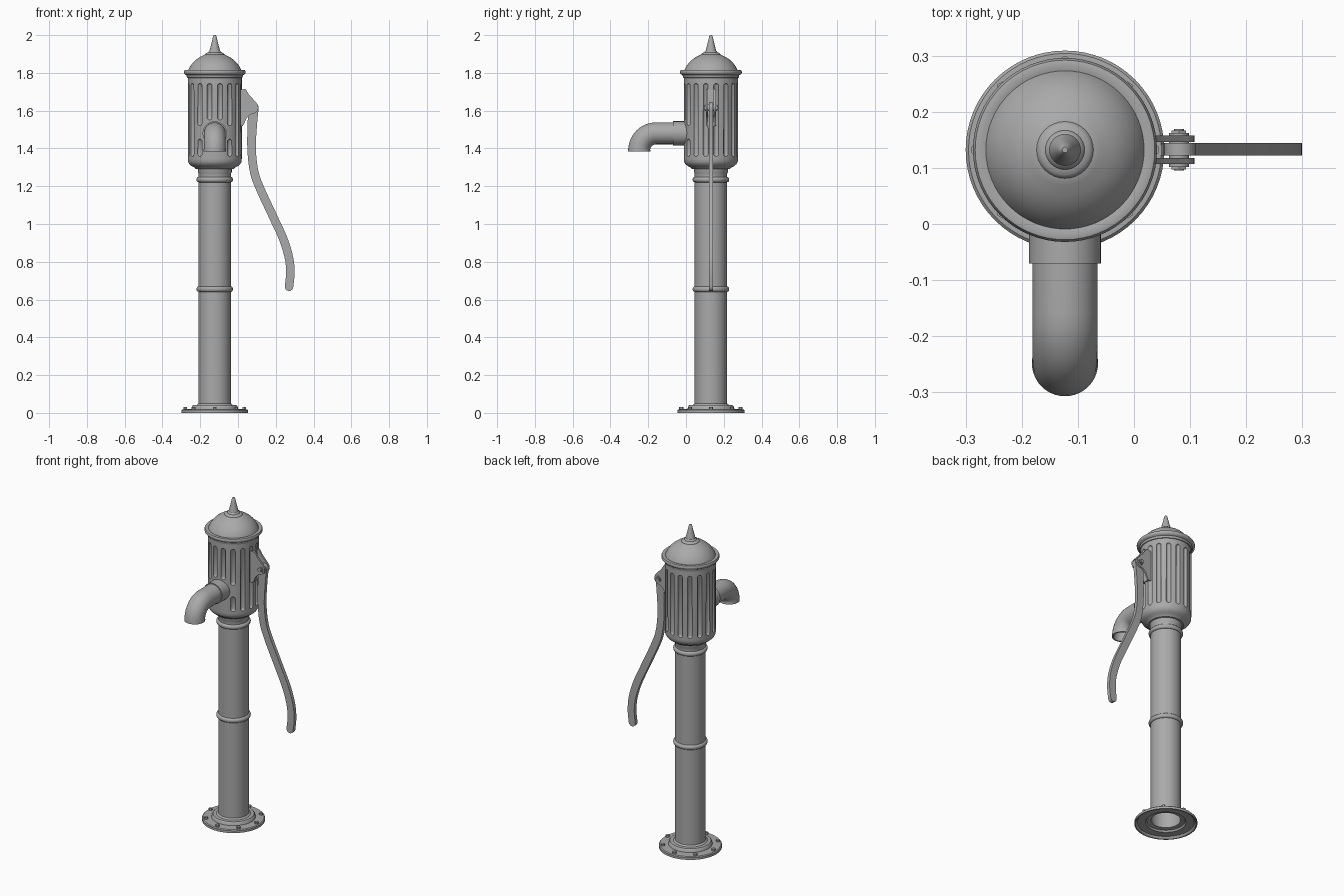
import bpy, bmesh, math
from mathutils import Vector, Matrix

if "Cube" in bpy.data.objects:
    bpy.data.objects.remove(bpy.data.objects["Cube"])

CX, CY = -0.123, 0.132          # pump axis
AXIS = Vector((CX, CY, 0))
IRON = bpy.data.materials.new("dark_cast_iron")
IRON.diffuse_color = (0.4, 0.4, 0.4, 1)
IRON.use_nodes = True
IRON.node_tree.nodes["Principled BSDF"].inputs["Base Color"].default_value = IRON.diffuse_color


def finish(name, bm, angle=35):
    bmesh.ops.remove_doubles(bm, verts=bm.verts, dist=1e-5)
    bmesh.ops.recalc_face_normals(bm, faces=bm.faces)
    me = bpy.data.meshes.new(name)
    bm.to_mesh(me)
    bm.free()
    me.materials.append(IRON)
    ob = bpy.data.objects.new(name, me)
    bpy.context.collection.objects.link(ob)
    smooth(ob, angle)
    return ob


def smooth(ob, angle=35):
    bpy.ops.object.select_all(action='DESELECT')
    ob.select_set(True)
    bpy.context.view_layer.objects.active = ob
    bpy.ops.object.shade_smooth_by_angle(angle=math.radians(angle))


def skin(bm, rings, close=False):
    pairs = list(zip(rings, rings[1:]))
    if close:
        pairs.append((rings[-1], rings[0]))
    for a, b in pairs:
        n = len(a)
        for i in range(n):
            bm.faces.new((a[i], a[(i + 1) % n], b[(i + 1) % n], b[i]))


def lathe(name, profile, n=64, close=False, caps=False):
    bm = bmesh.new()
    rings = [[bm.verts.new((CX + r * math.cos(2 * math.pi * i / n),
                            CY + r * math.sin(2 * math.pi * i / n), z))
              for i in range(n)] for r, z in profile]
    skin(bm, rings, close)
    if caps:
        bm.faces.new(rings[0])
        bm.faces.new(rings[-1])
    return finish(name, bm)


def bulge(z, r=0.086, out=0.011, h=0.014):
    return [(r + out * math.sin(math.pi * i / 8), z - h * math.cos(math.pi * i / 8))
            for i in range(9)]


def plate(name, outline, y, thick):
    bm = bmesh.new()
    front = [bm.verts.new((x, y - thick / 2, z)) for x, z in outline]
    back = [bm.verts.new((x, y + thick / 2, z)) for x, z in outline]
    skin(bm, [front, back])
    bm.faces.new(front)
    bm.faces.new(back)
    return finish(name, bm)


def rod(bm, radius, depth, matrix, n=24):
    bmesh.ops.create_cone(bm, cap_ends=True, segments=n, radius1=radius,
                          radius2=radius, depth=depth, matrix=matrix)


# base flange, hollow underneath
lathe("base_flange", [(0.177, 0), (0.177, 0.014), (0.172, 0.019), (0.124, 0.021),
                      (0.121, 0.034), (0.115, 0.041), (0.096, 0.042), (0.086, 0.05),
                      (0.083, 0.05), (0.083, 0.025), (0.108, 0.022), (0.114, 0.012),
                      (0.16, 0.012), (0.17, 0)], close=True)

# eight flange bolts
bm = bmesh.new()
for k in range(8):
    a = k * math.pi / 4
    p = AXIS + Vector((0.157 * math.cos(a), 0.157 * math.sin(a), 0.022))
    rod(bm, 0.011, 0.018, Matrix.Translation(p), 6)
finish("base_bolts", bm)

# column with two raised rings
lathe("column", [(0.086, 0.03)] + bulge(0.655) + bulge(1.235) +
      [(0.086, 1.268), (0.09, 1.275), (0.09, 1.30)])

# barrel, with rounded slots cut all round (those at the front stop at the spout)
barrel = lathe("barrel", [(0.088, 1.29), (0.1, 1.29), (0.106, 1.298), (0.122, 1.306),
                          (0.135, 1.317), (0.142, 1.33), (0.143, 1.345),
                          (0.143, 1.775), (0.143, 1.79)], n=80, caps=True)
bm = bmesh.new()
for k in range(16):
    a = math.radians(11.25 + 22.5 * k)
    spans = [(1.372, 1.73)]
    if k in (11, 12):
        spans = [(1.565, 1.73)]
    elif k in (10, 13):
        spans = [(1.372, 1.435), (1.535, 1.73)]
    for low, high in spans:
        p = AXIS + Vector((0.145 * math.cos(a), 0.145 * math.sin(a), low))
        made = bmesh.ops.create_uvsphere(bm, u_segments=12, v_segments=8, radius=0.0145,
                                         matrix=Matrix.Translation(p))
        for v in made["verts"]:
            if v.co.z > low + 1e-4:
                v.co.z += high - low
cutter = finish("slot_cutter", bm)
cutter.hide_render = True
mod = barrel.modifiers.new("slots", 'BOOLEAN')
mod.operation = 'DIFFERENCE'
mod.solver = 'EXACT'
mod.object = cutter
bpy.context.view_layer.objects.active = barrel
bpy.ops.object.modifier_apply(modifier="slots")
bpy.data.objects.remove(cutter)
smooth(barrel, 40)

# domed lid with rim
lathe("lid", [(0.138, 1.772), (0.147, 1.775), (0.15, 1.788), (0.158, 1.792), (0.163, 1.798),
              (0.164, 1.806), (0.16, 1.814), (0.152, 1.816), (0.141, 1.813), (0.138, 1.82),
              (0.131, 1.834), (0.118, 1.852), (0.102, 1.868), (0.082, 1.882),
              (0.062, 1.892), (0.05, 1.898)], caps=True)

# spike on a small collar
lathe("finial", [(0.053, 1.89), (0.05, 1.9), (0.044, 1.906), (0.035, 1.908),
                 (0.033, 1.913), (0.028, 1.917), (0.022, 1.94), (0.015, 1.968),
                 (0.009, 1.994), (0.005, 2.0)], n=32, caps=True)

# spout: a tube bent downwards, with an inner wall
R, SY, SZ = 0.09, -0.158, 1.39


def bend(deg, r):
    t = math.radians(deg)
    return (SY - R * math.sin(t), SZ + R * math.cos(t), t, r)


degs = [i * 7.5 for i in range(13)]
stations = [(0.03, SZ + R, 0, 0.058)] + [bend(d, 0.058) for d in degs[:-1]]
stations += [(SY - R, SZ, math.pi / 2, 0.059), (SY - R, 1.384, math.pi / 2, 0.059),
             (SY - R, 1.384, math.pi / 2, 0.051)]
stations += [bend(d, 0.05) for d in reversed(degs)] + [(-0.05, SZ + R, 0, 0.05)]
bm = bmesh.new()
rings = []
for y, z, t, r in stations:
    up = Vector((0, math.sin(-t), math.cos(t)))
    rings.append([bm.verts.new(Vector((CX, y, z)) + r * (math.cos(a) * Vector((1, 0, 0))
                  + math.sin(a) * up)) for a in [2 * math.pi * i / 40 for i in range(40)]])
skin(bm, rings)
bm.faces.new(rings[-1])
finish("spout", bm)

# spout collar at the barrel
TURN = Matrix.Rotation(math.pi / 2, 4, 'X')
bm = bmesh.new()
rod(bm, 0.064, 0.1, Matrix.Translation((CX, -0.02, SZ + R)) @ TURN, 48)
finish("spout_collar", bm)

# S-shaped pump handle: smooth path given width and round ends
path = [(0.082, 1.615), (0.076, 1.53), (0.072, 1.4), (0.085, 1.28), (0.116, 1.19),
        (0.19, 1.03), (0.24, 0.92), (0.27, 0.82), (0.277, 0.74), (0.27, 0.668)]
P = [Vector(p) for p in path]
P = [2 * P[0] - P[1]] + P + [2 * P[-1] - P[-2]]
pts = []
for i in range(1, len(P) - 2):
    a, b, c, d = P[i - 1:i + 3]
    for k in range(6):
        t = k / 6
        pts.append(0.5 * (2 * b + (c - a) * t + (2 * a - 5 * b + 4 * c - d) * t * t
                          + (3 * b - a - 3 * c + d) * t ** 3))
pts.append(P[-2])
left, right = [], []
for i, p in enumerate(pts):
    tan = (pts[min(i + 1, len(pts) - 1)] - pts[max(i - 1, 0)]).normalized()
    w = 0.0225 + 0.005 * max(0, 1 - i / 12)
    nrm = Vector((-tan.y, tan.x)) * w
    left.append(p + nrm)
    right.append(p - nrm)


def cap(p, start):
    return [p + Matrix.Rotation(-math.pi * k / 8, 2) @ (start - p) for k in range(1, 8)]


outline = left + cap(pts[-1], left[-1]) + right[::-1] + cap(pts[0], right[0])
plate("handle", outline, CY + 0.001, 0.022)

# bracket: two cheeks on a mounting pad
cheek = [(0.01, 1.71), (0.04, 1.715), (0.058, 1.685), (0.095, 1.645), (0.106, 1.63),
         (0.108, 1.612), (0.1, 1.595), (0.085, 1.585), (0.065, 1.58), (0.045, 1.56),
         (0.03, 1.525), (0.01, 1.52)]
for side, name in ((-1, "bracket_cheek_front"), (1, "bracket_cheek_back")):
    plate(name, cheek, CY + side * 0.02, 0.011)
plate("bracket_pad", [(0.005, 1.52), (0.026, 1.52), (0.03, 1.56), (0.03, 1.69),
                      (0.026, 1.71), (0.005, 1.71)], CY, 0.05)

# pivot pin with washers and heads
bm = bmesh.new()
for radius, length, sides in ((0.009, 0.074, 16), (0.018, 0.06, 24), (0.015, 0.07, 6)):
    rod(bm, radius, length, Matrix.Translation((0.08, CY, 1.615)) @ TURN, sides)
finish("pivot_pin", bm)
